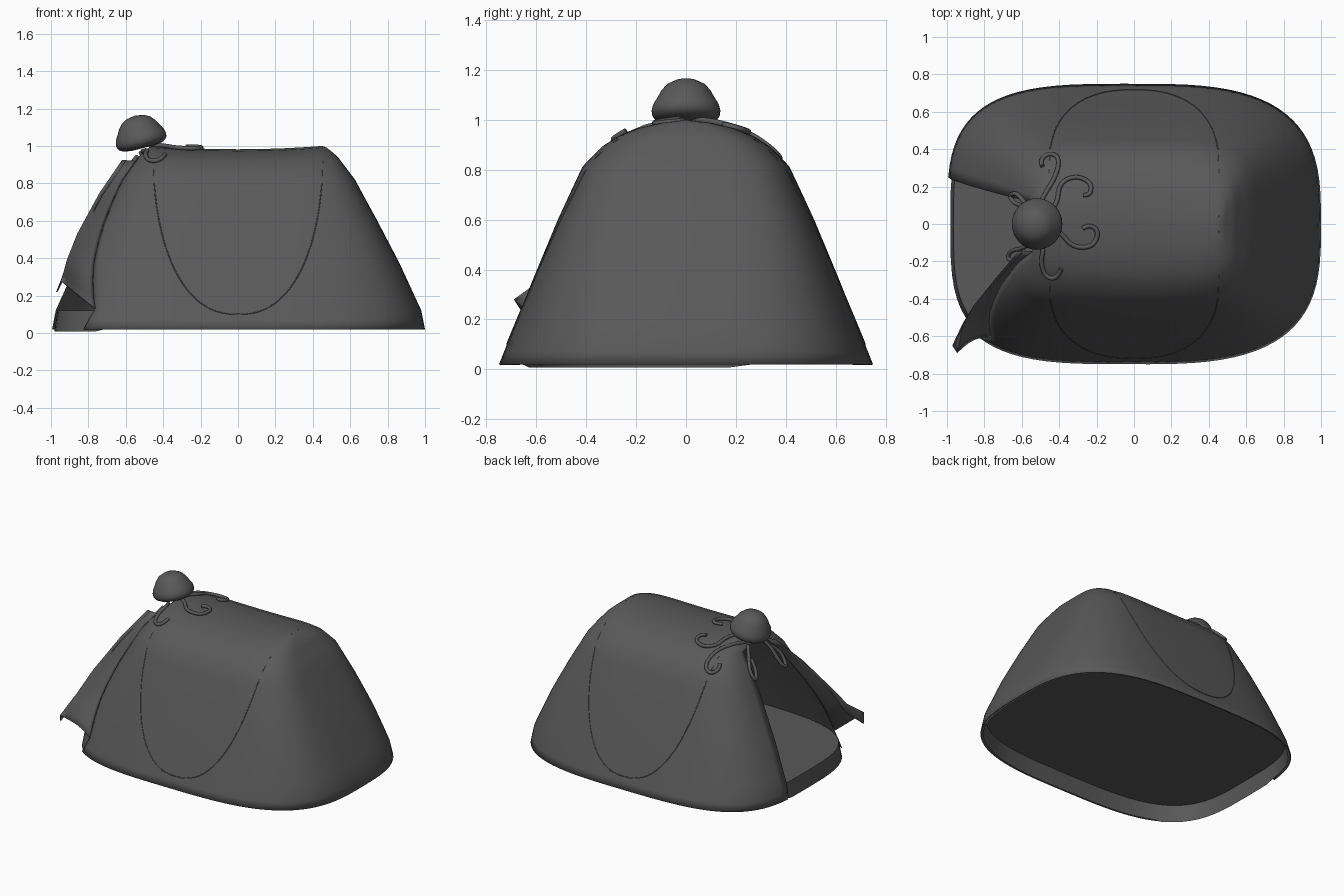
import bpy, bmesh, math
from mathutils import Vector

if "Cube" in bpy.data.objects:
    bpy.data.objects.remove(bpy.data.objects["Cube"])

# height, half length, half width of the fabric at that height
PROFILE = [(0.02, 1.0, .75), (.12, .98, .71), (.37, .865, .61), (.6, .745, .515), (.82, .625, .415),
           (.9, .565, .34), (.94, .535, .28), (.97, .5, .21), (.99, .475, .12), (1.0, .45, 0)]
N = 72
DARK = bpy.data.materials.new("dark_grey")
DARK.diffuse_color = (.1, .1, .1, 1)
DARK.use_nodes = True
DARK.node_tree.nodes["Principled BSDF"].inputs["Base Color"].default_value = DARK.diffuse_color


def lerp(a, b, t):
    return a + (b - a) * t


def size_at(z, left):
    # the door end is a little squarer than the closed end
    z = min(max(z, PROFILE[0][0]), 1.0)
    n = 3.05 + 1.6 * z + (.4 * (1 - z) if left else 0)
    for p, q in zip(PROFILE, PROFILE[1:]):
        if z <= q[0]:
            t = (z - p[0]) / (q[0] - p[0])
            return lerp(p[1], q[1], t), lerp(p[2], q[2], t), n
    return .45, 0, n


def sag(x, z):
    return z - .018 * z ** 4 * max(0, 1 - (x / .45) ** 2)


def surf(z, th, k=1.0):
    c, s = math.cos(th), math.sin(th)
    a, b, n = size_at(z, c < 0)
    x = k * a * math.copysign(abs(c) ** (2 / n), c)
    y = k * b * math.copysign(abs(s) ** (2 / n), s)
    return Vector((x, y, sag(x, z)))


def height(x, y):
    lo, hi = .02, 1.0
    for _ in range(30):
        m = (lo + hi) / 2
        a, b, n = size_at(m, x < 0)
        inside = abs(x / a) ** n + abs(y / max(b, 1e-5)) ** n < 1
        lo, hi = (m, hi) if inside else (lo, m)
    return sag(x, lo)


def edge_angle(z, y, side):
    _, b, n = size_at(z, True)
    return math.pi - side * math.asin(min(1, (y / b) ** (n / 2)))


def open_angles(z):
    if z > .93:
        return math.pi, math.pi
    t = max(0, (z - .13) / .79)
    return (edge_angle(z, lerp(.25, .12, (z - .02) / .9), 1),
            edge_angle(z, lerp(.61, .15, t), -1))


def grid_object(name, rows, thick=0, cap=False):
    bm = bmesh.new()
    vs = [[bm.verts.new(p) for p in r] for r in rows]
    for r, s in zip(vs, vs[1:]):
        for i in range(len(r) - 1):
            bm.faces.new((r[i], r[i + 1], s[i + 1], s[i]))
    if cap:
        bm.faces.new(vs[-1][:-1])
    bmesh.ops.remove_doubles(bm, verts=bm.verts, dist=.0005)
    bmesh.ops.dissolve_degenerate(bm, edges=bm.edges, dist=.0002)
    me = bpy.data.meshes.new(name)
    bm.to_mesh(me)
    bm.free()
    me.materials.append(DARK)
    ob = bpy.data.objects.new(name, me)
    bpy.context.collection.objects.link(ob)
    if thick:
        m = ob.modifiers.new("thickness", 'SOLIDIFY')
        m.thickness = thick
        m.offset = -1
    bpy.ops.object.select_all(action='DESELECT')
    ob.select_set(True)
    bpy.context.view_layer.objects.active = ob
    bpy.ops.object.shade_smooth_by_angle(angle=math.radians(40))
    return ob


def tube(name, pts, r, spline='NURBS'):
    cu = bpy.data.curves.new(name, 'CURVE')
    cu.dimensions = '3D'
    cu.bevel_depth = r
    cu.bevel_resolution = 2
    cu.use_fill_caps = True
    cu.materials.append(DARK)
    sp = cu.splines.new(spline)
    sp.points.add(len(pts) - 1)
    for p, c in zip(sp.points, pts):
        p.co = (*c, 1)
    if spline == 'NURBS':
        sp.order_u = 3
        sp.use_endpoint_u = True
        sp.resolution_u = 8
    ob = bpy.data.objects.new(name, cu)
    bpy.context.collection.objects.link(ob)


# Fabric shell, open at the left end
levels = [.02, .07, .12, .2, .28, .37, .45, .52, .6, .68, .75, .82, .86, .9, .925, .94, .955, .97, .98, .99, 1.0]
rows = []
for z in levels:
    a, b = open_angles(z)
    rows.append([surf(z, lerp(b - 2 * math.pi, a, i / N)) for i in range(N + 1)])
grid_object("tent_shell", rows, .006)

# Door flap pulled aside
EDGE = [Vector(p) for p in ((-.62, -.15, .925), (-.74, -.29, .75), (-.86, -.44, .53),
                            (-.915, -.54, .39), (-.945, -.69, .28))]
LIP = [Vector(p) for p in ((-.6, -.15, .92), (-.73, -.29, .73), (-.86, -.44, .49),
                           (-.915, -.53, .33), (-.972, -.65, .22))]


def along(pts, t):
    f = t * (len(pts) - 1)
    i = min(int(f), len(pts) - 2)
    return pts[i].lerp(pts[i + 1], f - i)


rows = []
for k in range(17):
    t = k / 16
    z = lerp(.92, .13, t)
    start = surf(z, open_angles(z)[1])
    end = along(EDGE, t)
    row = []
    for i in range(9):
        p = start.lerp(end, i / 8)
        p.y += .03 * t ** 3 * math.sin(math.pi * i / 8)
        row.append(p)
    rows.append(row + [along(LIP, t)])
grid_object("door_flap", rows, .006)

# Raised floor with a skirt below it
ring = [2 * math.pi * i / N for i in range(N + 1)]
rows = []
for z, k in ((.008, .982), (.12, .985)):
    row = []
    for th in ring:
        p = surf(z, th, k)
        p.z = z if z > .1 or p.x < -.75 and p.y < .25 else .02
        row.append(p)
    rows.append(row)
grid_object("floor", rows, cap=True)

# Stitched side panels
for side, label in ((-1, "front"), (1, "back")):
    pts = []
    for i in range(49):
        u = math.pi * i / 48
        c, s = math.cos(u), math.sin(u)
        x = .455 * math.copysign(abs(c) ** .85, c)
        z = .995 - .895 * abs(s) ** .9
        a, b, n = size_at(z, x < 0)
        pts.append((x, side * b * max(0, 1 - abs(x / a) ** n) ** (1 / n), sag(x, z)))
    tube(label + "_panel_seam", pts, .003, 'POLY')

# Rounded cap on the ridge, tipped toward the door
CAP = [(0, -.01), (.06, -.012), (.105, -.006), (.126, .006), (.136, .02), (.138, .038), (.132, .062),
       (.115, .09), (.1, .118), (.078, .143), (.045, .16), (.0, .167)]
rows = [[(r * math.cos(a), r * math.sin(a), z) for a in
         (2 * math.pi * i / 32 for i in range(33))] for r, z in CAP]
knob = grid_object("ridge_knob", rows)
knob.location = (-.51, 0, 1.0)
knob.rotation_euler = (0, math.radians(-14), 0)

# Curled tendrils lying on the fabric
CURLS = [
    [(-.52, .06), (-.49, .14), (-.42, .25), (-.395, .35), (-.45, .385), (-.505, .34), (-.49, .31)],
    [(-.47, .03), (-.41, .1), (-.40, .22), (-.31, .26), (-.225, .22), (-.235, .15), (-.27, .155)],
    [(-.46, -.01), (-.395, -.04), (-.33, -.125), (-.22, -.125), (-.185, -.04), (-.24, 0), (-.275, -.025)],
    [(-.51, -.07), (-.48, -.13), (-.50, -.2), (-.475, -.285), (-.41, -.295), (-.39, -.24)],
    [(-.54, -.08), (-.58, -.13), (-.66, -.14), (-.68, -.19), (-.62, -.2), (-.59, -.14)],
    [(-.54, .06), (-.58, .11), (-.63, .17), (-.67, .15), (-.63, .1), (-.59, .1)],
]
for i, c in enumerate(CURLS):
    tube("tendril_%d" % (i + 1), [(x, y, height(x, y) + .01) for x, y in c], .012)
